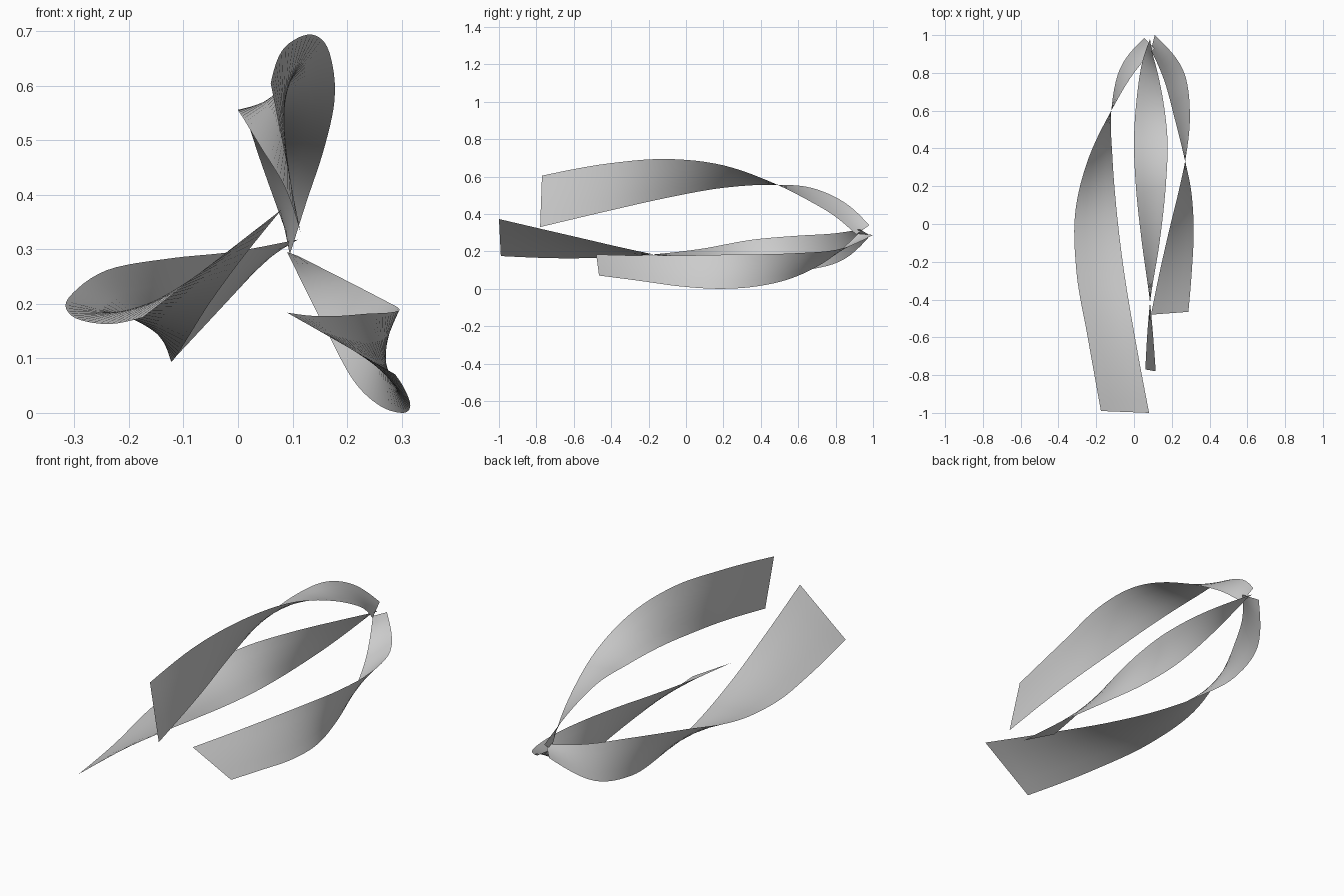
import bpy, bmesh
from mathutils import Vector
from mathutils.geometry import interpolate_bezier

if "Cube" in bpy.data.objects:
    bpy.data.objects.remove(bpy.data.objects["Cube"])

SEGMENTS = 6    # subdivisions between stations
ACROSS = 4      # quads across the ribbon width


def smooth_path(points):
    """Smooth path through points, tangents weighted by chord length."""
    pts = [Vector(p) for p in points]
    n = len(pts)
    t = [0.0]
    for a, b in zip(pts, pts[1:]):
        t.append(t[-1] + (b - a).length)
    slope = [(pts[i + 1] - pts[i]) / (t[i + 1] - t[i]) for i in range(n - 1)]
    tangents = []
    for i in range(n):
        if 0 < i < n - 1:
            h0, h1 = t[i] - t[i - 1], t[i + 1] - t[i]
            tangents.append((slope[i - 1] * h1 + slope[i] * h0) / (h0 + h1))
        else:
            tangents.append(None)
    tangents[0] = slope[0] * 1.5 - tangents[1] * 0.5
    tangents[-1] = slope[-1] * 1.5 - tangents[-2] * 0.5
    path = [pts[0]]
    for i in range(n - 1):
        h = (t[i + 1] - t[i]) / 3
        path += interpolate_bezier(pts[i], pts[i] + tangents[i] * h,
                                   pts[i + 1] - tangents[i + 1] * h,
                                   pts[i + 1], SEGMENTS + 1)[1:]
    return path


def ribbon(name, outer, inner):
    """Twisted ruled strip between two edge curves."""
    bm = bmesh.new()
    rows = [[bm.verts.new(a.lerp(b, k / ACROSS)) for k in range(ACROSS + 1)]
            for a, b in zip(smooth_path(outer), smooth_path(inner))]
    for r0, r1 in zip(rows, rows[1:]):
        for k in range(ACROSS):
            bm.faces.new((r0[k], r0[k + 1], r1[k + 1], r1[k])).smooth = True
    mesh = bpy.data.meshes.new(name)
    bm.to_mesh(mesh)
    bm.free()
    bpy.context.collection.objects.link(bpy.data.objects.new(name, mesh))


# Upper blade
ribbon("upper_ribbon",
       [(.06, -.77, .605), (.087, -.4, .672), (.135, -.1, .694), (.168, .2, .66),
        (.177, .45, .573), (.155, .65, .475), (.125, .8, .385), (.095, .91, .29)],
       [(.115, -.78, .33), (.083, -.4, .42), (.042, -.1, .487), (.01, .2, .54),
        (0, .45, .556), (.015, .67, .54), (.042, .85, .46), (.085, .98, .34)])

# Left blade, the longest
ribbon("left_ribbon",
       [(-.175, -.99, .175), (-.245, -.6, .163), (-.305, -.25, .178), (-.31, .07, .212),
        (-.24, .35, .262), (-.12, .6, .284), (0, .8, .297), (.11, .93, .318)],
       [(.08, -1, .373), (.005, -.6, .28), (-.053, -.25, .2), (-.092, .07, .138),
        (-.114, .35, .103), (-.12, .6, .097), (-.075, .82, .145), (.055, .985, .285)])

# Right blade, the shortest
ribbon("right_ribbon",
       [(.288, -.465, .071), (.306, -.25, .043), (.316, -.03, .013), (.302, .18, 0),
        (.262, .37, .012), (.215, .56, .055), (.16, .76, .155), (.09, .92, .295)],
       [(.09, -.48, .184), (.137, -.25, .178), (.187, -.03, .178), (.238, .18, .182),
        (.277, .37, .184), (.296, .58, .19), (.262, .81, .21), (.11, 1, .288)])
